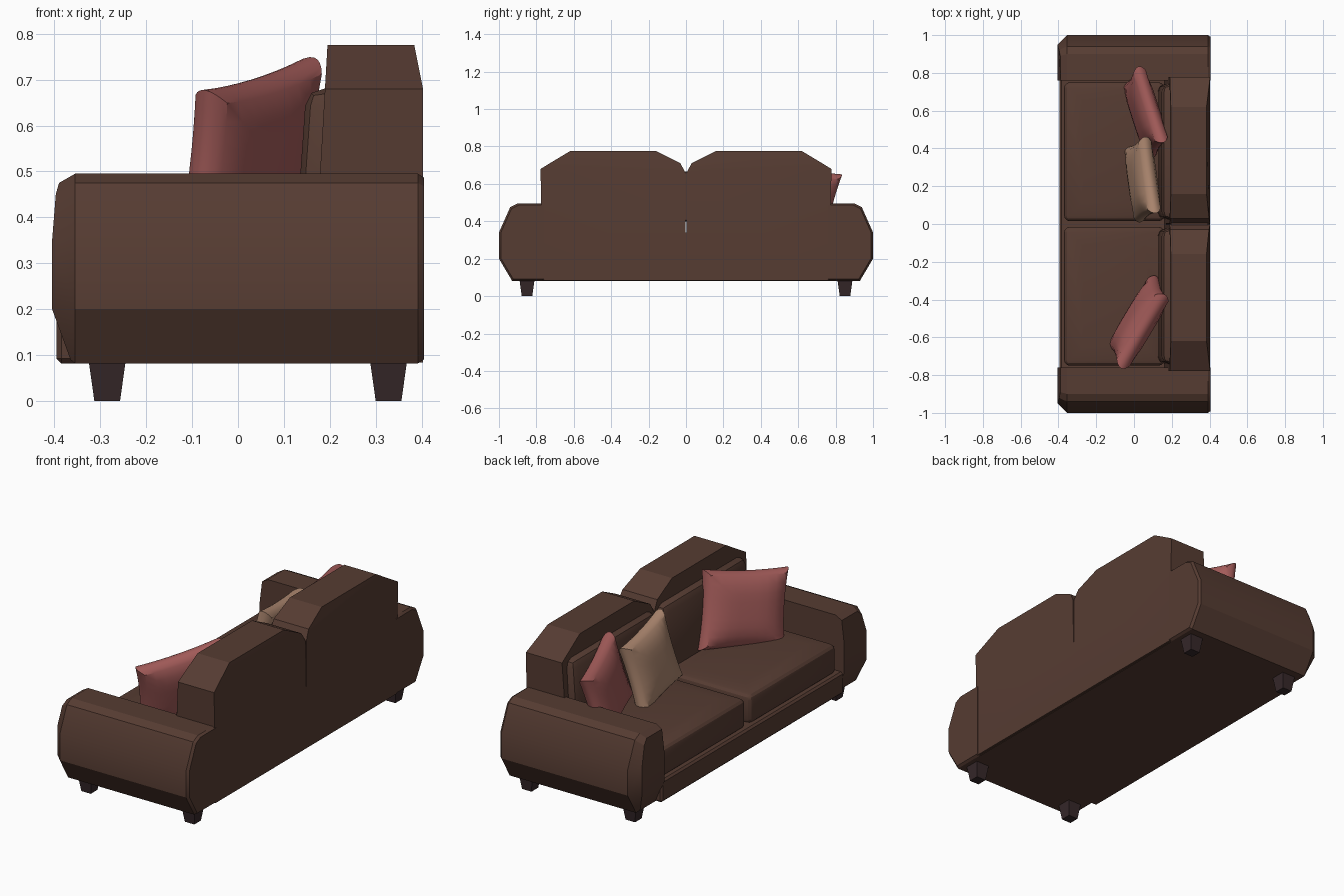
import bpy, bmesh
from math import radians
from mathutils import Matrix, Vector

if "Cube" in bpy.data.objects:
    bpy.data.objects.remove(bpy.data.objects["Cube"], do_unlink=True)


def material(name, rgb):
    m = bpy.data.materials.new(name)
    m.use_nodes = True
    m.diffuse_color = (*rgb, 1)
    m.node_tree.nodes["Principled BSDF"].inputs["Base Color"].default_value = (*rgb, 1)
    return m


BROWN = material("brown leather", (0.093, 0.045, 0.032))
DARK = material("dark wood", (0.037, 0.021, 0.023))
PINK = material("dusty pink fabric", (0.37, 0.107, 0.102))
TAN = material("tan fabric", (0.43, 0.25, 0.165))


def finish(name, bm, mat, angle=25):
    bmesh.ops.recalc_face_normals(bm, faces=bm.faces)
    mesh = bpy.data.meshes.new(name)
    bm.to_mesh(mesh)
    bm.free()
    mesh.materials.append(mat)
    ob = bpy.data.objects.new(name, mesh)
    bpy.context.collection.objects.link(ob)
    bpy.ops.object.select_all(action='DESELECT')
    ob.select_set(True)
    bpy.context.view_layer.objects.active = ob
    bpy.ops.object.shade_smooth_by_angle(angle=radians(angle))
    return ob


def loft(name, rings, caps, mat, side):
    """Join rings of points, close both ends, flip to one side in y."""
    bm = bmesh.new()
    loops = [[bm.verts.new((x, y * side, z)) for x, y, z in r] for r in rings]
    n = len(loops[0])
    for a, b in zip(loops, loops[1:]):
        for i in range(n):
            j = (i + 1) % n
            bm.faces.new((a[i], a[j], b[j], b[i]))
    for loop in (loops[0], loops[-1]):
        for cap in caps:
            bm.faces.new([loop[i] for i in cap])
    return finish(name, bm, mat)


def box(name, lo, hi, mat, bevel=0.0, segments=2, lean=0, crown=0.0):
    lo, hi = Vector(lo), Vector(hi)
    size, mid = hi - lo, (hi + lo) / 2
    bm = bmesh.new()
    bmesh.ops.create_cube(bm, size=1)
    bmesh.ops.scale(bm, vec=size, verts=bm.verts)
    if bevel:
        bmesh.ops.bevel(bm, geom=bm.edges[:], offset=bevel, segments=segments,
                        profile=0.5, affect='EDGES')
    if crown:
        # Puff the top face up around a raised middle panel
        top = max(bm.faces, key=lambda f: f.calc_center_median().z)
        bmesh.ops.inset_region(bm, faces=[top], thickness=0.1)
        bmesh.ops.translate(bm, vec=(0, 0, crown), verts=top.verts)
    bmesh.ops.transform(bm, verts=bm.verts,
                        matrix=Matrix.Translation(mid) @ Matrix.Rotation(radians(lean), 4, 'Y'))
    return finish(name, bm, mat)


def pillow(name, centre, yaw, lean, roll, mat, width=0.45, height=0.40, depth=0.135):
    """Square throw pillow: puffed faces, wide rim, pointed corners."""
    bm = bmesh.new()
    bmesh.ops.create_cube(bm, size=2)
    bmesh.ops.subdivide_edges(bm, edges=bm.edges[:], cuts=7, use_grid_fill=True)
    for v in bm.verts:
        u, d, w = v.co
        puff = 0.6 + 0.4 * (1 - u ** 4) * (1 - w ** 4)
        rim = 1 - 0.12 * d * d
        v.co = (u * rim * (1 - 0.06 * (1 - w * w)) * width / 2,
                d * puff * depth / 2,
                w * rim * (1 - 0.06 * (1 - u * u)) * height / 2)
    turn = (Matrix.Rotation(radians(yaw), 4, 'Z') @ Matrix.Rotation(radians(roll), 4, 'Y')
            @ Matrix.Rotation(radians(lean), 4, 'X'))
    bmesh.ops.transform(bm, verts=bm.verts, matrix=Matrix.Translation(centre) @ turn)
    return finish(name, bm, mat, 35)


# Frame under the seat
box("base", (-0.395, -0.77, 0.082), (0.4, 0.77, 0.2), BROWN, 0.01, 1)

# Arm cross-section (y, z) and its bulging front ring (x, y, z)
arm = [(.76, .082), (.93, .082), (1, .2), (1, .34), (.94, .475),
       (.9, .495), (.76, .495), (.76, .34), (.76, .2)]
arm_front = [(-.36, .76, .09), (-.365, .91, .09), (-.405, .95, .2), (-.405, .95, .35),
             (-.397, .92, .45), (-.39, .89, .475), (-.39, .76, .475),
             (-.405, .76, .35), (-.405, .76, .2)]
arm_caps = [(0, 1, 2, 8), (8, 2, 3, 7), (7, 3, 4, 5, 6)]
arm_rear = [(.405, .76 + (y - .76) * .96, .29 + (z - .29) * .96) for y, z in arm]

# Back cross-section (y, z); front and rear faces slope with height
back = [(.765, .084), (.778, .68), (.62, .775), (.16, .775), (.03, .71), (.003, .66), (0, .084)]
back_front = [(.15 + .058 * z, y, z) for y, z in back]
back_rear = [(.403 - max(0, z - .68) * .2, y, z) for y, z in back]
back_caps = [(0, 1, 5, 6), (1, 2, 3, 4, 5)]

for side, word in ((1, "rear"), (-1, "front")):
    loft(word + "_arm", [arm_rear, [(.392, y, z) for y, z in arm],
                         [(-.355, y, z) for y, z in arm], arm_front], arm_caps, BROWN, side)
    loft(word + "_back", [back_front, back_rear], back_caps, BROWN, side)
    y0, y1 = sorted((side * 0.015, side * 0.75))
    box(word + "_seat_cushion", (-0.37, y0, 0.19), (0.16, y1, 0.35), BROWN, 0.03, 3, crown=0.01)
    box(word + "_back_cushion", (0.135, y0 + 0.01, 0.28), (0.25, y1 - 0.01, 0.68),
        BROWN, 0.04, 2, lean=4)
    # Tapered square feet
    for x, end in ((-0.285, "seat_side"), (0.328, "back_side")):
        rings = [[(x + a * s, 0.85 + b * s, z) for a, b in ((-1, -1), (1, -1), (1, 1), (-1, 1))]
                 for s, z in ((0.028, 0), (0.04, 0.085))]
        loft(word + "_" + end + "_leg", rings, [(0, 1, 2, 3)], DARK, side)

# Filler in the groove between the two back halves
box("back_groove", (0.19, -0.025, 0.4), (0.398, 0.025, 0.665), BROWN, 0.008, 1)

# Throw pillows
pillow("large_pink_pillow", (0.025, -0.52, 0.52), 59, 13, -9, PINK, 0.46, 0.4)
pillow("small_pink_pillow", (0.06, 0.59, 0.51), 108, 13, 10, PINK, 0.43, 0.37, 0.12)
pillow("tan_pillow", (0.045, 0.235, 0.515), 98, 14, 6, TAN, 0.41, 0.37, 0.12)
